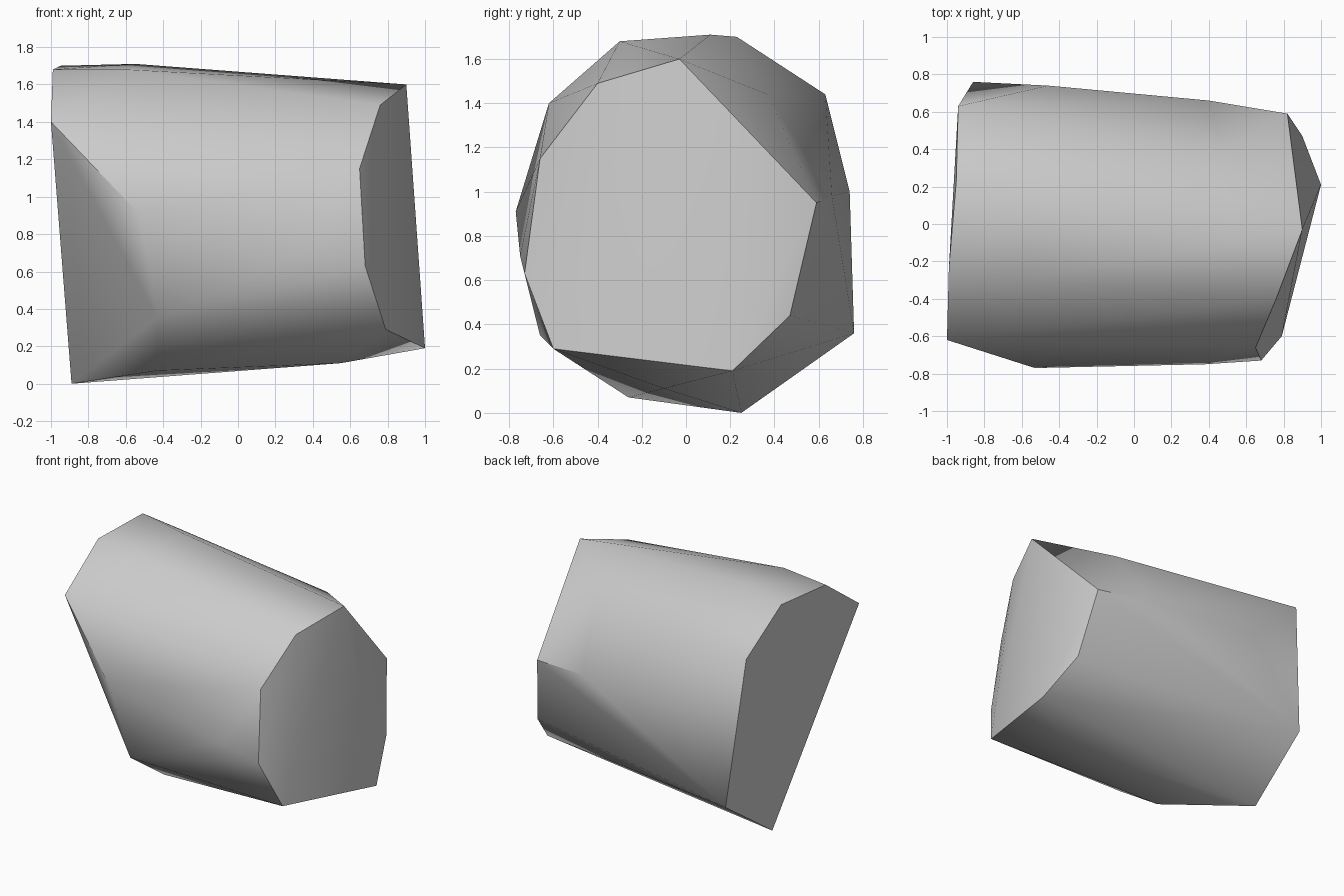
import bpy
import bmesh
import math

cube = bpy.data.objects.get("Cube")
if cube:
    bpy.data.objects.remove(cube, do_unlink=True)

# Stone colour
stone = bpy.data.materials.new("stone grey")
stone.use_nodes = True
grey = (0.6, 0.6, 0.6, 1)
stone.diffuse_color = grey
stone.node_tree.nodes["Principled BSDF"].inputs["Base Color"].default_value = grey

# Corners of the broken left end
left_end = [(.90, -.03, 1.60), (.76, -.40, 1.49), (.65, -.66, 1.15), (.68, -.73, .63),
            (.79, -.60, .29), (1, .21, .19), (.90, .47, .44), (.82, .59, .95)]
# Corners of the slanted right end
right_end = [(-.89, .25, 0), (-.43, -.26, .07), (-.43, -.66, .35), (-.53, -.77, .91),
             (-1, -.62, 1.40), (-.99, -.24, 1.68), (-.95, .23, 1.70),
             (-.94, .63, 1.44), (-.86, .76, .36)]
# Slight bulges along the sides
bulges = [(-.60, -.30, 1.68), (-.55, .11, 1.71), (-.46, .74, 1.0), (.40, .66, .98),
          (.38, -.75, .71), (.55, -.10, .11), (.48, .37, 1.44)]

# Chipped rock: the tight skin around all corners
bm = bmesh.new()
for corner in left_end + right_end + bulges:
    bm.verts.new(corner)
hull = bmesh.ops.convex_hull(bm, input=bm.verts)
inside = [v for v in hull["geom_interior"] if isinstance(v, bmesh.types.BMVert)]
bmesh.ops.delete(bm, geom=inside, context="VERTS")
bmesh.ops.recalc_face_normals(bm, faces=bm.faces)
mesh = bpy.data.meshes.new("rock")
bm.to_mesh(mesh)
bm.free()
mesh.materials.append(stone)
rock = bpy.data.objects.new("rock", mesh)
bpy.context.collection.objects.link(rock)

# Soft shading with crisp broken edges
bpy.ops.object.select_all(action="DESELECT")
rock.select_set(True)
bpy.context.view_layer.objects.active = rock
bpy.ops.object.shade_smooth_by_angle(angle=math.radians(35))
